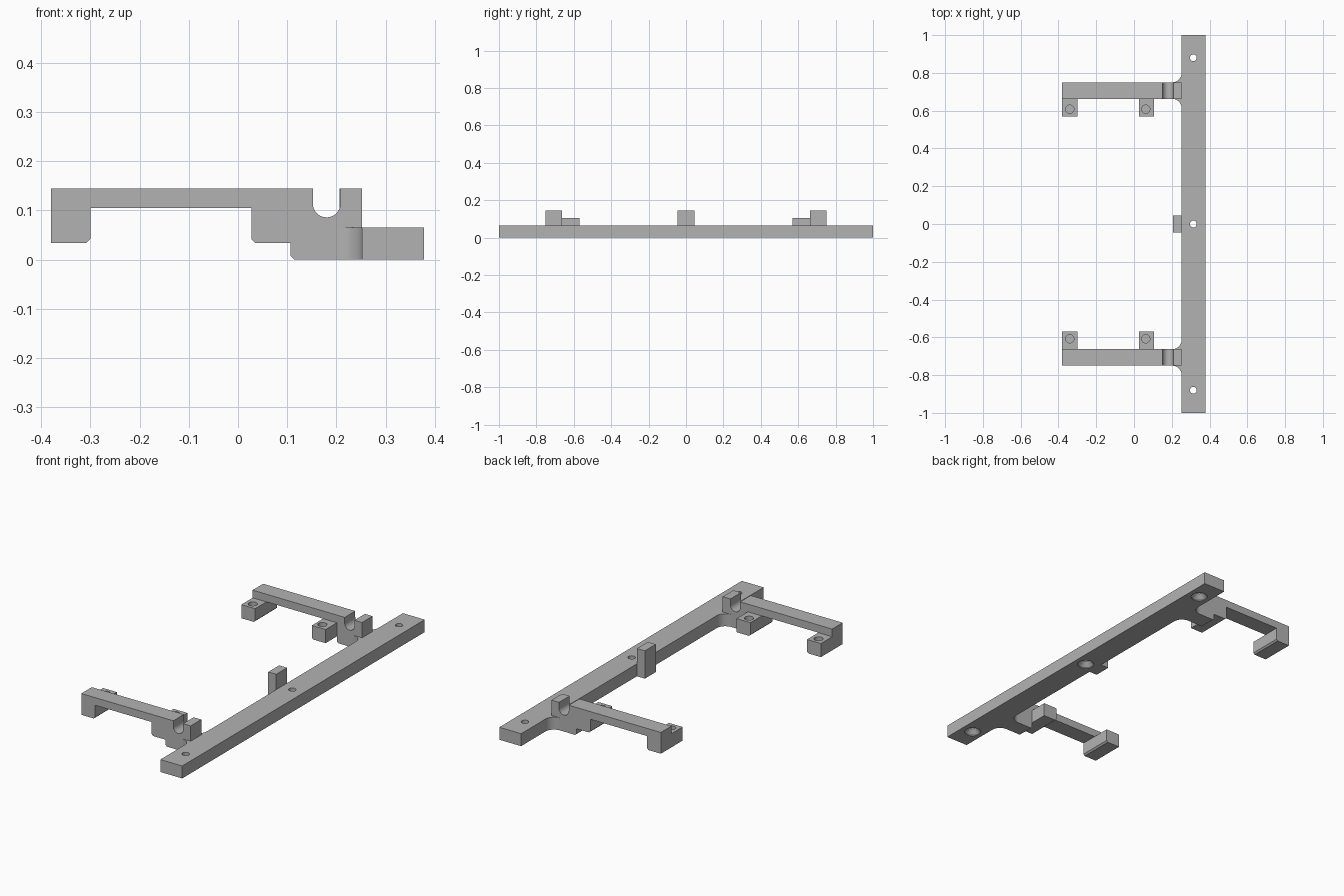
import bpy, bmesh, math
from mathutils import Vector

if "Cube" in bpy.data.objects:
    bpy.data.objects.remove(bpy.data.objects["Cube"])

grey = bpy.data.materials.new("plain grey")
grey.diffuse_color = (0.45, 0.45, 0.45, 1)
grey.use_nodes = True
grey.node_tree.nodes["Principled BSDF"].inputs["Base Color"].default_value = grey.diffuse_color


def to_object(name, bm):
    bmesh.ops.recalc_face_normals(bm, faces=bm.faces)
    mesh = bpy.data.meshes.new(name)
    bm.to_mesh(mesh)
    bm.free()
    mesh.materials.append(grey)
    ob = bpy.data.objects.new(name, mesh)
    bpy.context.collection.objects.link(ob)
    return ob


def prism(name, pts, lo, hi, axis):
    """Extrude a closed outline: (x, y) along z, or (x, z) along y."""
    bm = bmesh.new()
    put = (lambda a, b, c: (a, b, c)) if axis == "z" else (lambda a, b, c: (a, c, b))
    face = bm.faces.new([bm.verts.new(put(a, b, lo)) for a, b in pts])
    ext = bmesh.ops.extrude_face_region(bm, geom=[face])
    move = Vector(put(0, 0, hi - lo))
    bmesh.ops.translate(bm, vec=move, verts=[e for e in ext["geom"] if isinstance(e, bmesh.types.BMVert)])
    return to_object(name, bm)


def arc(cx, cy, r, a0, a1, n=12):
    angles = [math.radians(a0 + (a1 - a0) * i / n) for i in range(n + 1)]
    return [(cx + r * math.cos(a), cy + r * math.sin(a)) for a in angles]


def turned(name, x, y, rings, n=32):
    """Round cutter from (radius, z) rings."""
    bm = bmesh.new()
    loops = [[bm.verts.new((px, py, z)) for px, py in arc(x, y, r, 0, 360 - 360 / n, n - 1)]
             for r, z in rings]
    for a, b in zip(loops, loops[1:]):
        for i in range(n):
            bm.faces.new((a[i], a[(i + 1) % n], b[(i + 1) % n], b[i]))
    bm.faces.new(loops[0])
    bm.faces.new(loops[-1])
    return to_object(name, bm)


def cut(ob, cutter):
    mod = ob.modifiers.new("hole", "BOOLEAN")
    mod.operation, mod.solver, mod.object = "DIFFERENCE", "EXACT", cutter
    bpy.context.view_layer.update()
    result = bpy.data.meshes.new_from_object(ob.evaluated_get(bpy.context.evaluated_depsgraph_get()))
    ob.modifiers.clear()
    ob.data = result
    bpy.data.objects.remove(cutter)


BX0, BX1, BAR_TOP = 0.252, 0.378, 0.065
Y0, Y1, TOP, FOOT, UNDER = 0.663, 0.75, 0.145, 0.034, 0.105
R, C = 0.05, 0.008

# Long mounting bar, with concave fillets that flare into each arm
half = [(BX0, Y0 - R)]
half += arc(BX0 - R, Y0 - R, R, 0, 90)[1:]
half += [(BX0, Y0), (BX0, Y1)]
half += arc(BX0 - R, Y1 + R, R, -90, 0)
half += [(BX0, 1), (BX1, 1)]
outline = half + [(x, -y) for x, y in reversed(half)]
bar = prism("mounting_bar", outline, 0, BAR_TOP, "z")
# Screw holes, countersunk from below
for y in (-0.88, 0, 0.88):
    cut(bar, turned("screw_cutter", 0.314, y,
                    [(0.04, -0.01), (0.04, 0.004), (0.018, 0.028), (0.018, 0.1)]))

# Arm side profile with a round-bottomed slot
arm_profile = [(-0.38, TOP), (0.152, TOP)]
arm_profile += arc(0.18, 0.114, 0.028, 180, 360, 20)
arm_profile += [(0.208, TOP), (BX0, TOP), (BX0, 0), (0.107 + C, 0), (0.107, C), (0.107, FOOT),
                (0.027 + C, FOOT), (0.027, FOOT + C), (0.027, UNDER), (-0.30, UNDER),
                (-0.30, FOOT + C), (-0.30 - C, FOOT), (-0.38, FOOT)]
outer_tab = [(-0.38, UNDER), (-0.30, UNDER), (-0.30, FOOT + C), (-0.30 - C, FOOT), (-0.38, FOOT)]
inner_tab = [(0.107, UNDER), (0.027, UNDER), (0.027, FOOT + C), (0.027 + C, FOOT), (0.107, FOOT)]

parts = [bar]
for side, s in (("back", 1), ("front", -1)):
    parts.append(prism(side + "_arm", arm_profile, s * Y0, s * Y1, "y"))
    # Inward tabs with blind round sockets
    for label, pts, hx in (("outer", outer_tab, -0.34), ("inner", inner_tab, 0.062)):
        tab = prism(f"{side}_{label}_tab", pts, s * 0.57, s * Y0, "y")
        cut(tab, turned("socket_cutter", hx, s * 0.608, [(0.022, 0.05), (0.022, 0.2)]))
        parts.append(tab)

# Small upright stop in the middle
parts.append(prism("middle_post", [(0.206, 0), (BX0, 0), (BX0, TOP), (0.206, TOP)], -0.045, 0.045, "y"))

# Smooth curved walls, sharp edges kept
for ob in parts:
    ob.select_set(True)
bpy.context.view_layer.objects.active = bar
bpy.ops.object.shade_smooth_by_angle(angle=math.radians(30))
